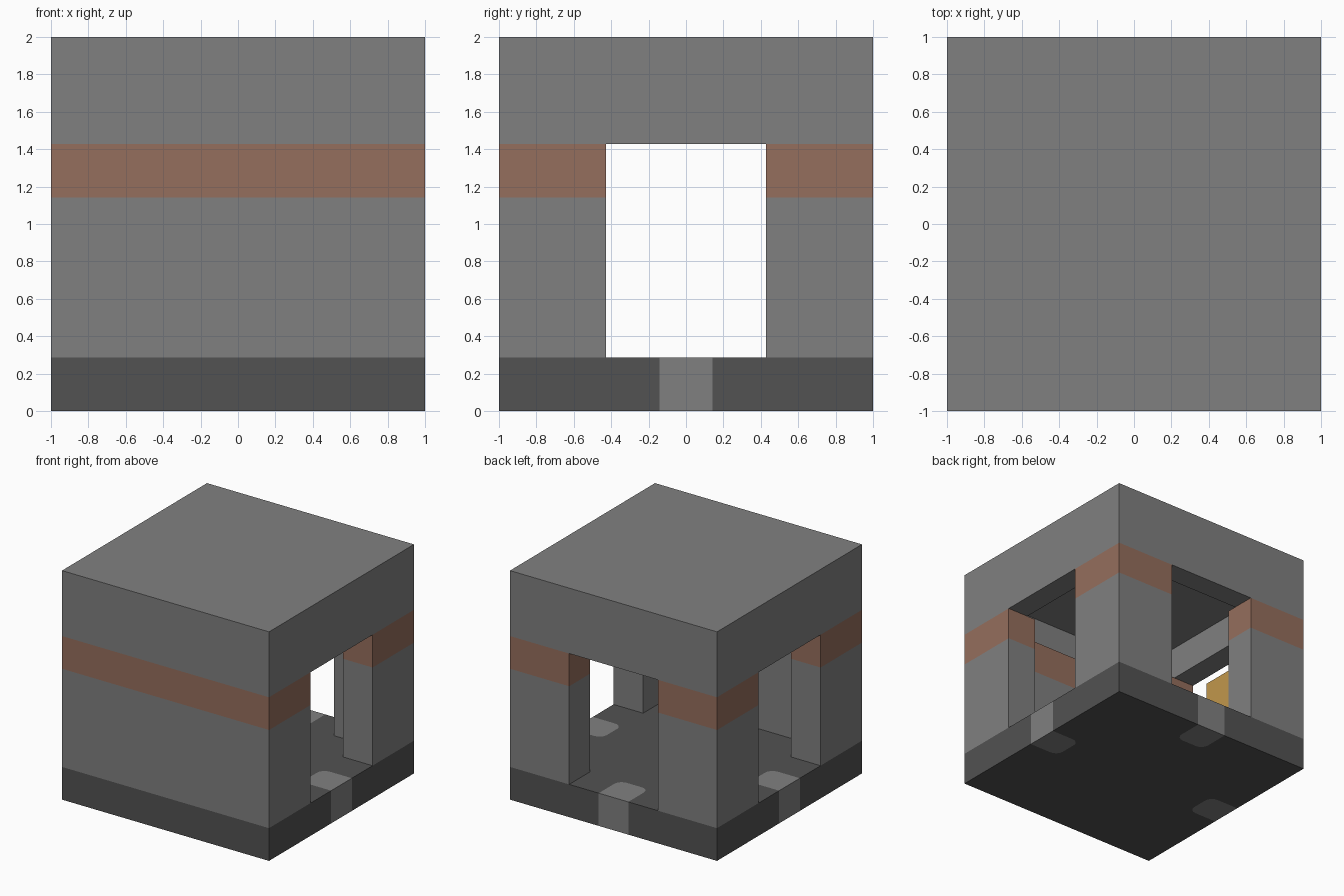
import bpy, bmesh, math
from mathutils import Vector, Matrix

cube = bpy.data.objects.get("Cube")
if cube:
    bpy.data.objects.remove(cube, do_unlink=True)

U = 2 / 7            # one block
OUT = 1.0            # outer face
INN = OUT - U        # inner wall face
DOOR = 1.5 * U       # half width of a doorway
FLOOR, BAND, LINTEL, CEIL, TOP = U, 4 * U, 5 * U, 6 * U, 2.0


def material(name, rgb):
    m = bpy.data.materials.new(name)
    m.use_nodes = True
    m.diffuse_color = (*rgb, 1)
    bsdf = next(n for n in m.node_tree.nodes if n.type == 'BSDF_PRINCIPLED')
    bsdf.inputs["Base Color"].default_value = (*rgb, 1)
    return m


STONE = material("stone grey", (0.216, 0.216, 0.216))
DARK = material("dark floor", (0.084, 0.084, 0.084))
BRICK = material("brick brown", (0.30, 0.156, 0.109))
GOLD = material("gold", (0.54, 0.31, 0.072))


def finish(name, bm, mats):
    bmesh.ops.recalc_face_normals(bm, faces=bm.faces[:])
    me = bpy.data.meshes.new(name)
    bm.to_mesh(me)
    bm.free()
    for m in mats:
        me.materials.append(m)
    ob = bpy.data.objects.new(name, me)
    bpy.context.collection.objects.link(ob)
    return ob


def prism(name, outline, levels, mats):
    """Extrude an outline through the levels, one material per storey."""
    bm = bmesh.new()
    face = bm.faces.new([bm.verts.new((x, y, levels[0])) for x, y in outline])
    for i in range(len(levels) - 1):
        before = set(bm.faces)
        res = bmesh.ops.extrude_face_region(bm, geom=[face], use_keep_orig=(i == 0))
        verts = [g for g in res["geom"] if isinstance(g, bmesh.types.BMVert)]
        bmesh.ops.translate(bm, verts=verts, vec=(0, 0, levels[i + 1] - levels[i]))
        if i and face.is_valid:
            bm.faces.remove(face)
        for f in bm.faces:
            if f not in before:
                f.material_index = i
        face = next(g for g in res["geom"] if isinstance(g, bmesh.types.BMFace))
    return finish(name, bm, mats)


def rect(x0, y0, x1, y1):
    return [(x0, y0), (x1, y0), (x1, y1), (x0, y1)]


def threshold_path(angle):
    """Rounded tongue reaching in from the middle of one side."""
    r, h = U / 4, U / 2
    pts = [(OUT, -h)]
    for sign, start in ((-1, 270), (1, 180)):
        for k in range(5):
            a = math.radians(start - k * 22.5)
            pts.append((INN + r + r * math.cos(a), sign * (h - r) + r * math.sin(a)))
    pts.append((OUT, h))
    rot = Matrix.Rotation(angle, 2)
    return [tuple(rot @ Vector(p)) for p in pts]


# Floor slab with a pale threshold let into each open side
floor_outline = [(-OUT, -OUT), (OUT, -OUT)]
sides = (("left", 0, (OUT, OUT)), ("back", math.pi / 2, (-OUT, OUT)),
         ("right", math.pi, None))
for side, angle, corner in sides:
    path = threshold_path(angle)
    prism(side + "_threshold", path, [0, FLOOR], [STONE])
    floor_outline += path
    if corner:
        floor_outline.append(corner)
prism("floor", floor_outline, [0, FLOOR], [DARK])

# Walls with a brick band on top: front wall with returns, two back corners
storeys, wall_mats = [FLOOR, BAND, LINTEL], [STONE, BRICK]
front = [(-OUT, -OUT), (OUT, -OUT), (OUT, -DOOR), (INN, -DOOR), (INN, -INN),
         (-INN, -INN), (-INN, -DOOR), (-OUT, -DOOR)]
prism("front_wall", front, storeys, wall_mats)
post = [(OUT, OUT), (DOOR, OUT), (DOOR, INN), (INN, INN), (INN, DOOR), (OUT, DOOR)]
for side, s in (("left", 1), ("right", -1)):
    prism("back_" + side + "_corner_wall", [(s * x, y) for x, y in post],
          storeys, wall_mats)

# Roof block, hollowed from below to leave lintels around a raised ceiling
bm = bmesh.new()
bmesh.ops.create_cube(bm, size=1)
bmesh.ops.scale(bm, vec=(2, 2, TOP - LINTEL), verts=bm.verts[:])
bmesh.ops.translate(bm, vec=(0, 0, (TOP + LINTEL) / 2), verts=bm.verts[:])
bm.normal_update()
under = min(bm.faces, key=lambda f: f.calc_center_median().z)
bmesh.ops.inset_region(bm, faces=[under], thickness=U)
res = bmesh.ops.extrude_face_region(bm, geom=[under])
bmesh.ops.translate(bm, vec=(0, 0, CEIL - LINTEL),
                    verts=[g for g in res["geom"] if isinstance(g, bmesh.types.BMVert)])
if under.is_valid:
    bm.faces.remove(under)
finish("roof", bm, [STONE])

# Gold crate in the back right corner of the room
prism("crate", rect(-INN, DOOR, -DOOR, INN), [FLOOR, 3 * U], [GOLD])
